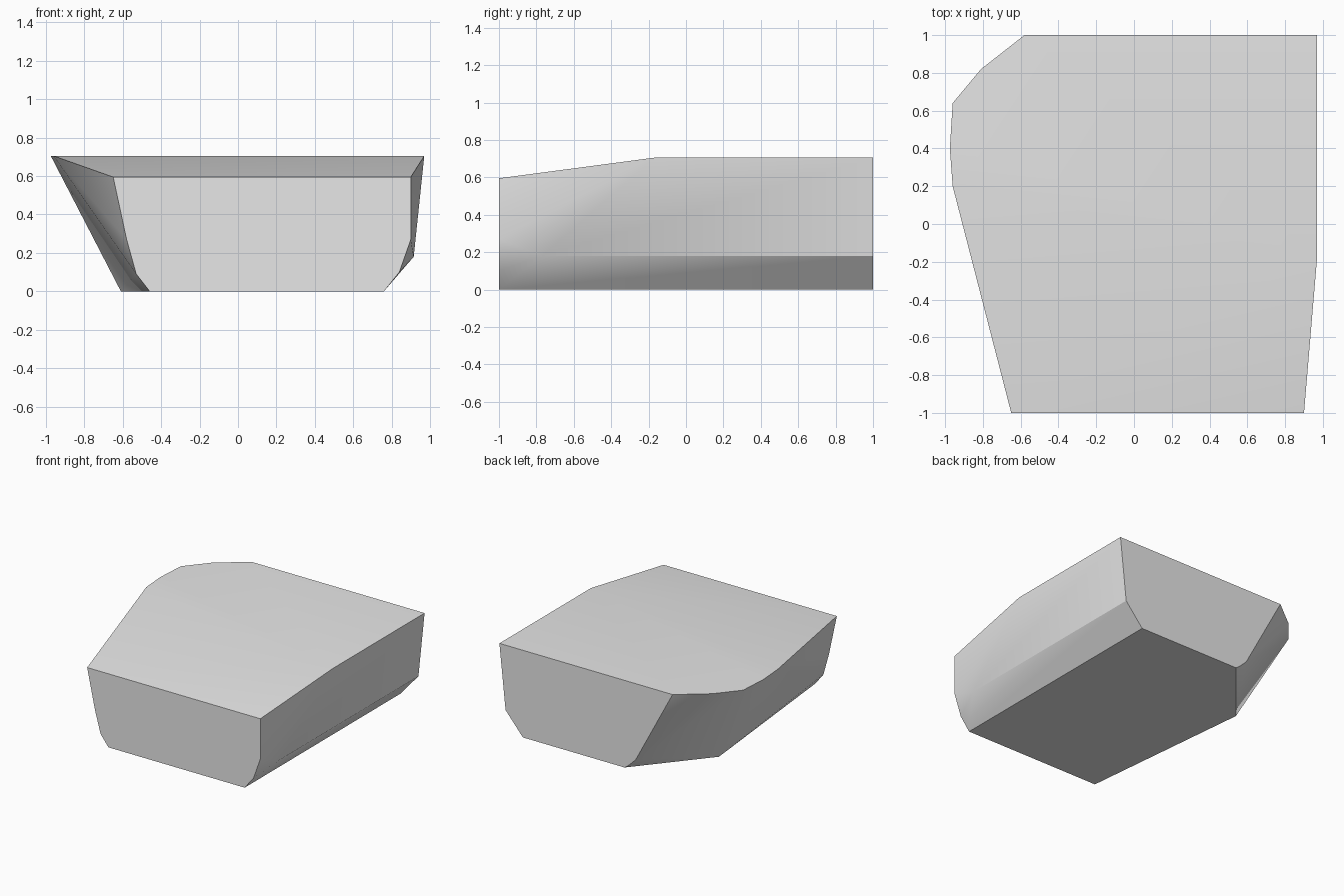
import bpy
import bmesh
import math

cube = bpy.data.objects.get("Cube")
if cube:
    bpy.data.objects.remove(cube, do_unlink=True)

TOP = 0.705

# Plain grey material
grey = bpy.data.materials.new("plain grey")
grey.use_nodes = True
grey.diffuse_color = (0.8, 0.8, 0.8, 1)
grey.node_tree.nodes["Principled BSDF"].inputs["Base Color"].default_value = (0.8, 0.8, 0.8, 1)


def section(y, profile):
    """Place an (x, z) profile at depth y."""
    return [(x, y, z) for x, z in profile]


# Front end: lower roof line, chamfered lower corners
front = section(-1, [(-0.65, 0.595), (-0.58, 0.27), (-0.53, 0.09), (-0.46, 0),
                     (0.76, 0), (0.84, 0.1), (0.9, 0.27), (0.9, 0.595)])

# Back end: full height, strongly slanted on one side
back = section(1, [(-0.58, TOP), (-0.25, 0.09), (-0.19, 0.03), (-0.15, 0),
                   (0.76, 0), (0.915, 0.18), (0.97, TOP)])

# Rounded bulge along the top rim, and its foot on the ground
rim = [(x, y, TOP) for x, y in [(-0.81, 0.82), (-0.96, 0.64), (-0.975, 0.4),
                                (-0.96, 0.2), (0.97, -0.17)]]
foot = [(-0.61, 0.45, 0)]

# Start of the long chamfer on the straight side
chamfer_start = [(0.915, -0.77, 0.18)]

# Skin the sections into one closed block
bm = bmesh.new()
for point in front + back + rim + foot + chamfer_start:
    bm.verts.new(point)
hull = bmesh.ops.convex_hull(bm, input=bm.verts[:])
loose = [v for v in bm.verts if not v.link_faces]
bmesh.ops.delete(bm, geom=loose, context='VERTS')
bmesh.ops.dissolve_limit(bm, angle_limit=math.radians(0.3),
                         verts=bm.verts[:], edges=bm.edges[:])
bmesh.ops.recalc_face_normals(bm, faces=bm.faces[:])

mesh = bpy.data.meshes.new("faceted_block")
bm.to_mesh(mesh)
bm.free()
mesh.materials.append(grey)
block = bpy.data.objects.new("faceted_block", mesh)
bpy.context.collection.objects.link(block)

# Soft shading across shallow folds, crisp main edges
bpy.ops.object.select_all(action='DESELECT')
block.select_set(True)
bpy.context.view_layer.objects.active = block
bpy.ops.object.shade_smooth_by_angle(angle=math.radians(30))
